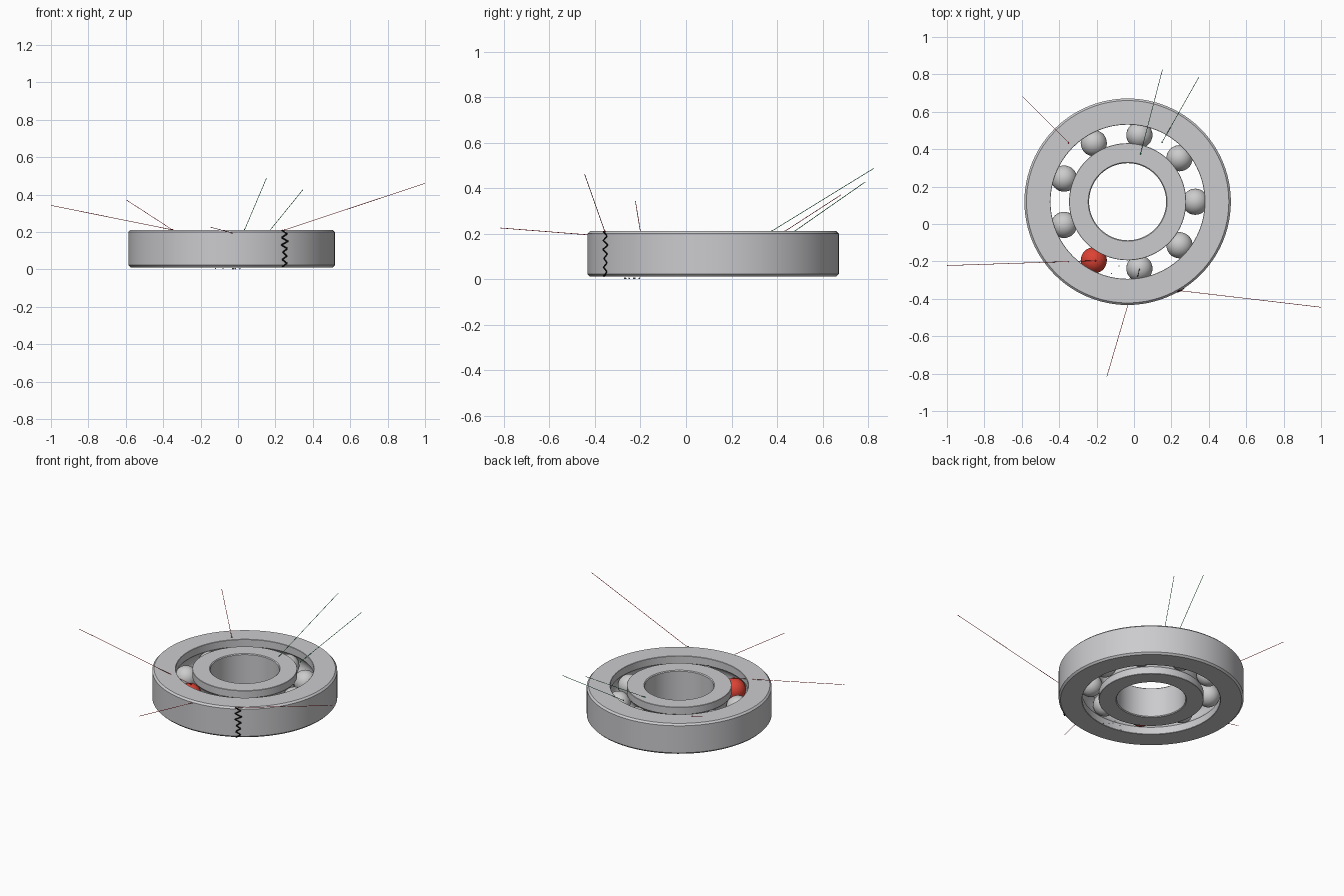
import bpy, bmesh, math, random
from mathutils import Vector

if "Cube" in bpy.data.objects:
    bpy.data.objects.remove(bpy.data.objects["Cube"])

random.seed(4)
CX, CY, MID = -0.034, 0.119, 0.111     # bearing centre
HALF = 0.10                            # half ring height
PITCH, BALL_R = 0.362, 0.07


def material(name, rgb):
    m = bpy.data.materials.new(name)
    m.diffuse_color = (*rgb, 1)
    m.use_nodes = True
    m.node_tree.nodes["Principled BSDF"].inputs["Base Color"].default_value = m.diffuse_color
    return m


STEEL = material("steel_grey", (0.60, 0.60, 0.62))
BALL = material("ball_grey", (0.60, 0.60, 0.60))
RED = material("signal_red", (0.72, 0.055, 0.035))
POINT_RED = material("pointer_red", (0.60, 0.02, 0.02))
GREEN = material("pointer_green", (0.01, 0.33, 0.08))
BLACK = material("crack_black", (0.006, 0.005, 0.005))


def finish(bm, name, mat, smooth=True):
    bmesh.ops.recalc_face_normals(bm, faces=bm.faces)
    me = bpy.data.meshes.new(name)
    bm.to_mesh(me)
    bm.free()
    ob = bpy.data.objects.new(name, me)
    bpy.context.collection.objects.link(ob)
    me.materials.append(mat)
    if smooth:
        bpy.ops.object.select_all(action='DESELECT')
        bpy.context.view_layer.objects.active = ob
        ob.select_set(True)
        bpy.ops.object.shade_smooth_by_angle(angle=math.radians(30))
    return ob


def lathe(name, profile, steps=96):
    """Revolve a closed (radius, height) profile around the bearing axis."""
    bm = bmesh.new()
    rows = []
    for i in range(steps):
        a = 2 * math.pi * i / steps
        rows.append([bm.verts.new((CX + r * math.cos(a), CY + r * math.sin(a), MID + z))
                     for r, z in profile])
    n = len(profile)
    for i in range(steps):
        p, q = rows[i], rows[(i + 1) % steps]
        for j in range(n):
            k = (j + 1) % n
            bm.faces.new((p[j], q[j], q[k], p[k]))
    return finish(bm, name, STEEL)


def race_profile(race, far, chamfer):
    """Ring section with a ball groove on the race side."""
    side = 1 if far > race else -1
    groove = 0.072
    lim = math.acos(abs(race - PITCH) / groove)
    arc = [(PITCH + side * groove * math.cos(t), groove * math.sin(t))
           for t in [lim * (i / 5 - 1) for i in range(11)]]
    c, e = chamfer, 0.002
    return ([(race + side * e, -HALF), (race, -HALF + e)] + arc +
            [(race, HALF - e), (race + side * e, HALF),
             (far - side * c, HALF), (far, HALF - c),
             (far, -HALF + c), (far - side * c, -HALF)])


# Rings
lathe("outer_ring", race_profile(0.412, 0.552, 0.011))
lathe("inner_ring", race_profile(0.313, 0.206, 0.005))

# Balls, one of them red
for i in range(9):
    a = math.radians(40 * i)
    bm = bmesh.new()
    bmesh.ops.create_uvsphere(bm, u_segments=32, v_segments=16, radius=BALL_R)
    bmesh.ops.translate(bm, verts=bm.verts, vec=(
        CX + PITCH * math.cos(a), CY + PITCH * math.sin(a), MID))
    finish(bm, "red_ball" if i == 6 else f"ball_{i + 1}", RED if i == 6 else BALL)


def rod(bm, p, q, r1, r2):
    d = q - p
    geo = bmesh.ops.create_cone(bm, cap_ends=True, segments=8,
                                radius1=r1, radius2=r2, depth=d.length)
    rot = Vector((0, 0, 1)).rotation_difference(d).to_matrix()
    bmesh.ops.rotate(bm, verts=geo['verts'], matrix=rot)
    bmesh.ops.translate(bm, verts=geo['verts'], vec=(p + q) / 2)


# Thin pointer lines with a small bead where they touch the bearing
pointers = [
    ((-0.595, 0.68, 0.37), (-0.35, 0.435, 0.211), POINT_RED),
    ((-1.0, -0.222, 0.342), (-0.205, -0.196, 0.182), POINT_RED),
    ((1.0, -0.445, 0.46), (0.25, -0.357, 0.211), POINT_RED),
    ((-0.145, -0.815, 0.225), (-0.032, -0.43, 0.195), POINT_RED),
    ((0.152, 0.825, 0.487), (0.035, 0.376, 0.211), GREEN),
    ((0.348, 0.787, 0.427), (0.15, 0.437, 0.183), GREEN),
]
for i, (start, end, mat) in enumerate(pointers):
    p, q = Vector(start), Vector(end)
    bm = bmesh.new()
    rod(bm, p, q, 0.0014, 0.0014)
    bead = bmesh.ops.create_icosphere(bm, subdivisions=2, radius=0.004)
    bmesh.ops.translate(bm, verts=bead['verts'], vec=q)
    finish(bm, f"pointer_{i + 1}", mat, smooth=False)


def crack(name, pts, width):
    bm = bmesh.new()
    for p, q in zip(pts, pts[1:]):
        rod(bm, Vector(p), Vector(q), width, width)
    finish(bm, name, BLACK, smooth=False)


# Zigzag crack down the outer wall
pts = []
for i in range(11):
    a = math.radians(-59) + (1 if i % 2 else -1) * random.uniform(0.022, 0.04)
    pts.append((CX + 0.551 * math.cos(a), CY + 0.551 * math.sin(a), 0.013 + 0.196 * i / 10))
crack("ring_crack", pts, 0.004)

# Short crack on the ball beside the red one
a = math.radians(280)
bc = Vector((CX + PITCH * math.cos(a), CY + PITCH * math.sin(a), MID))
dirs = [(0.03, 0.0), (-0.04, -0.2), (-0.06, -0.4), (-0.14, -0.6)]
crack("ball_crack", [bc + BALL_R * Vector((x, y, math.sqrt(1 - x * x - y * y)))
                     for x, y in dirs], 0.002)

# Tiny loose flakes beneath the gap
bm = bmesh.new()
for x, y in [(-0.12, -0.265), (-0.08, -0.225), (-0.03, -0.23),
             (-0.015, -0.25), (0.01, -0.27), (-0.025, -0.205)]:
    geo = bmesh.ops.create_icosphere(bm, subdivisions=1, radius=0.004)
    bmesh.ops.translate(bm, verts=geo['verts'], vec=(x, y, 0.004))
finish(bm, "loose_flakes", STEEL, smooth=False)
